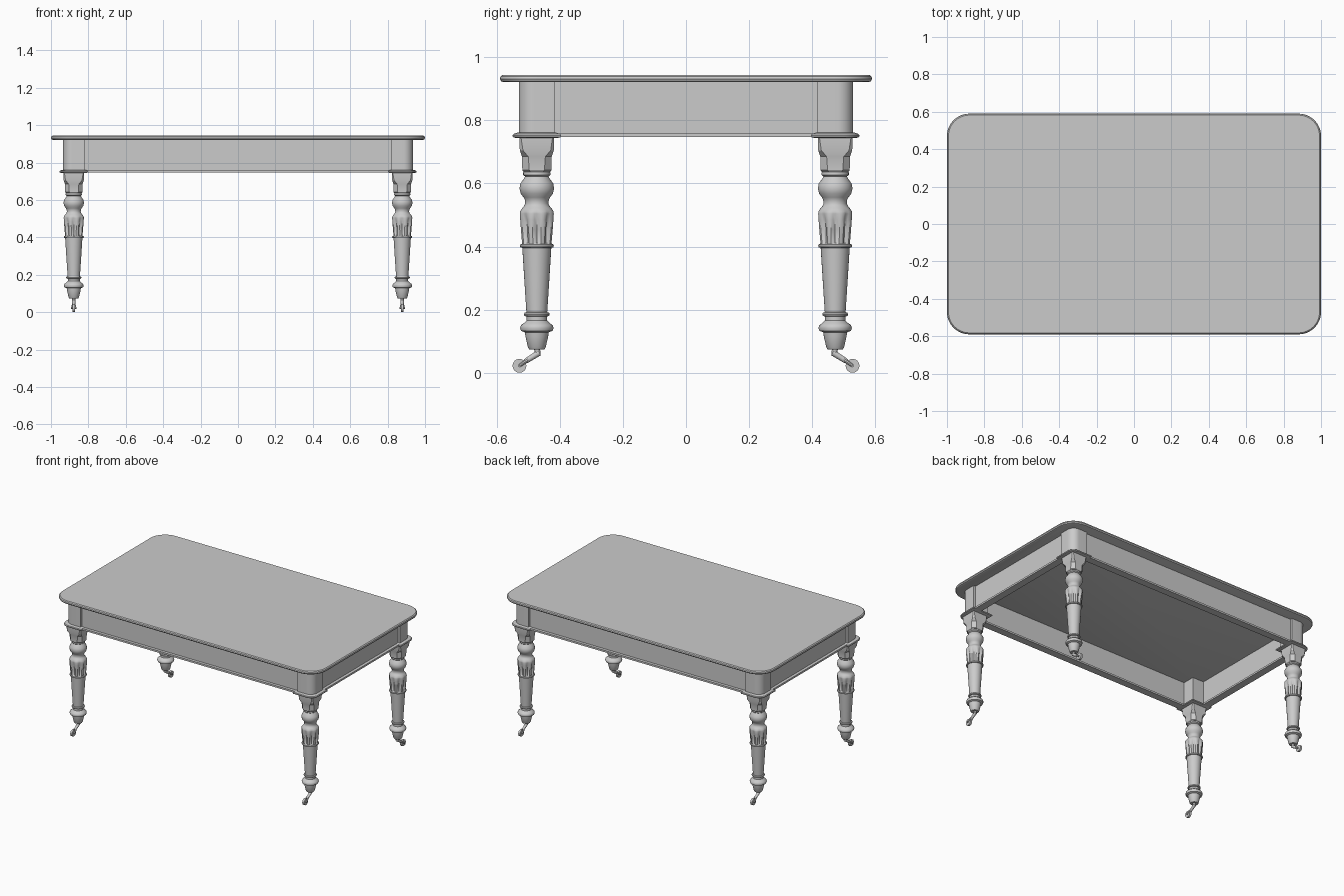
import bpy, bmesh, math
from mathutils import Vector

if "Cube" in bpy.data.objects:
    bpy.data.objects.remove(bpy.data.objects["Cube"])

wood = bpy.data.materials.new("grey wood")
wood.diffuse_color = (0.6, 0.6, 0.6, 1)
wood.use_nodes = True
wood.node_tree.nodes["Principled BSDF"].inputs["Base Color"].default_value = wood.diffuse_color


def finish(name, bm, angle=35):
    bmesh.ops.recalc_face_normals(bm, faces=bm.faces)
    me = bpy.data.meshes.new(name)
    bm.to_mesh(me)
    bm.free()
    me.materials.append(wood)
    ob = bpy.data.objects.new(name, me)
    bpy.context.collection.objects.link(ob)
    bpy.ops.object.select_all(action='DESELECT')
    ob.select_set(True)
    bpy.context.view_layer.objects.active = ob
    bpy.ops.object.shade_smooth_by_angle(angle=math.radians(angle))
    return ob


def rounded(x0, x1, y0, y1, radii, steps=10):
    """Outline with radii for corners (+x+y, -x+y, -x-y, +x-y)."""
    pts = []
    corners = [(x1, y1, -1, -1), (x0, y1, 1, -1), (x0, y0, 1, 1), (x1, y0, -1, 1)]
    for i, ((x, y, sx, sy), r) in enumerate(zip(corners, radii)):
        n = steps if r > 0 else 0
        for k in range(n + 1):
            a = math.pi / 2 * (i + (k / n if n else 0))
            pts.append((x + sx * r + r * math.cos(a), y + sy * r + r * math.sin(a)))
    return pts


def loft(bm, rings):
    """Skin a stack of equal-length rings and cap both ends."""
    vs = [[bm.verts.new(p) for p in ring] for ring in rings]
    n = len(vs[0])
    for a, b in zip(vs, vs[1:]):
        for i in range(n):
            j = (i + 1) % n
            bm.faces.new((a[i], a[j], b[j], b[i]))
    bm.faces.new(vs[0][::-1])
    bm.faces.new(vs[-1])


def box(bm, x0, x1, y0, y1, z0, z1):
    pts = rounded(x0, x1, y0, y1, (0, 0, 0, 0))
    loft(bm, [[(x, y, z) for x, y in pts] for z in (z0, z1)])


# Table top with a softly rounded edge
bm = bmesh.new()
rings = []
for inset, z in [(0.012, 0.921), (0.004, 0.924), (0, 0.931), (0.002, 0.939), (0.008, 0.944)]:
    pts = rounded(-1 + inset, 1 - inset, -0.59 + inset, 0.59 - inset, [0.12 - inset] * 4, 12)
    rings.append([(x, y, z) for x, y in pts])
loft(bm, rings)
finish("table_top", bm)

LX, LY = 0.878, 0.473   # leg centre

# Aprons and the bottom moulding strips
for s, side in ((-1, "front"), (1, "back")):
    bm = bmesh.new()
    box(bm, -0.83, 0.83, *sorted((s * 0.50, s * 0.515)), 0.755, 0.922)
    finish(side + "_apron", bm)
    bm = bmesh.new()
    box(bm, -0.83, 0.83, *sorted((s * 0.485, s * 0.535)), 0.747, 0.759)
    finish(side + "_moulding", bm)
for s, side in ((-1, "left"), (1, "right")):
    bm = bmesh.new()
    box(bm, *sorted((s * 0.905, s * 0.92)), -0.43, 0.43, 0.755, 0.922)
    finish(side + "_apron", bm)
    bm = bmesh.new()
    box(bm, *sorted((s * 0.89, s * 0.94)), -0.43, 0.43, 0.747, 0.759)
    finish(side + "_moulding", bm)

# Turned leg profile: z, radius, flute depth
PROFILE = [(0.645, 0.040, 0), (0.634, 0.043, 0), (0.627, 0.043, 0), (0.622, 0.037, 0),
           (0.614, 0.042, 0), (0.600, 0.052, 0), (0.584, 0.055, 0), (0.568, 0.051, 0),
           (0.556, 0.042, 0), (0.548, 0.038, 0), (0.536, 0.037, 0), (0.529, 0.040, 0),
           (0.522, 0.046, 0), (0.512, 0.054, 0.02), (0.504, 0.056, 0.07),
           (0.485, 0.055, 0.17), (0.455, 0.053, 0.22), (0.412, 0.049, 0.18),
           (0.408, 0.048, 0), (0.407, 0.052, 0), (0.402, 0.054, 0), (0.397, 0.052, 0),
           (0.396, 0.046, 0), (0.300, 0.040, 0), (0.192, 0.033, 0), (0.190, 0.039, 0),
           (0.185, 0.041, 0), (0.180, 0.039, 0), (0.178, 0.032, 0), (0.166, 0.032, 0),
           (0.158, 0.040, 0), (0.151, 0.050, 0), (0.142, 0.053, 0), (0.133, 0.050, 0),
           (0.128, 0.038, 0), (0.115, 0.036, 0), (0.080, 0.028, 0), (0.074, 0.024, 0)]
SEG = 48


def turned(bm, cx, cy):
    rings = []
    for z, r, f in PROFILE:
        ring = []
        for i in range(SEG):
            a = 2 * math.pi * i / SEG
            rr = r * (1 - f * abs(math.cos(4 * a)) ** 4)   # eight carved grooves
            ring.append((cx + rr * math.cos(a), cy + rr * math.sin(a), z))
        rings.append(ring)
    loft(bm, rings)


def tube(bm, a, b, r0, r1, n=12):
    """Tapered rod from a to b."""
    a, b = Vector(a), Vector(b)
    q = (b - a).to_track_quat('Z', 'Y')
    rings = []
    for p, r in ((a, r0), (b, r1)):
        rings.append([p + q @ Vector((r * math.cos(2 * math.pi * i / n),
                                      r * math.sin(2 * math.pi * i / n), 0)) for i in range(n)])
    loft(bm, rings)


for sx in (-1, 1):
    for sy in (-1, 1):
        tag = ("front" if sy < 0 else "back") + ("_left" if sx < 0 else "_right")
        cx, cy = sx * LX, sy * LY

        def outer(r):   # round only the corner facing outward
            return [r if (sx, sy) == c else 0.0 for c in ((1, 1), (-1, 1), (-1, -1), (1, -1))]

        # Corner block between moulding and top
        bm = bmesh.new()
        pts = rounded(cx - 0.057, cx + 0.057, cy - 0.057, cy + 0.057, outer(0.05))
        loft(bm, [[(x, y, z) for x, y in pts] for z in (0.757, 0.922)])
        finish(tag + "_corner_block", bm)

        # Corner moulding plate with rounded nose
        bm = bmesh.new()
        rings = []
        for e, z in ((0.066, 0.744), (0.076, 0.747), (0.077, 0.752), (0.074, 0.757), (0.062, 0.761)):
            pts = rounded(cx - e, cx + e, cy - e, cy + e, outer(0.05))
            rings.append([(x, y, z) for x, y in pts])
        loft(bm, rings)
        finish(tag + "_corner_moulding", bm)

        # Square leg head narrowing to chamfered collar
        bm = bmesh.new()
        rings = []
        for h, c, z in ((0.042, 0.022, 0.636), (0.046, 0.022, 0.642), (0.047, 0.02, 0.685),
                        (0.054, 0.01, 0.705), (0.055, 0.005, 0.746)):
            pts = rounded(cx - h, cx + h, cy - h, cy + h, [c] * 4, 1)
            rings.append([(x, y, z) for x, y in pts])
        loft(bm, rings)
        finish(tag + "_leg_head", bm, 25)

        # Turned leg
        bm = bmesh.new()
        turned(bm, cx, cy)
        finish(tag + "_leg", bm, 40)

        # Caster: pin, bent arm, fork, axle and small wheel swung outward
        bm = bmesh.new()
        wy, wz = cy + sy * 0.055, 0.022
        tube(bm, (cx, cy, 0.08), (cx, cy - sy * 0.004, 0.058), 0.010, 0.008)
        tube(bm, (cx, cy - sy * 0.008, 0.064), (cx, cy + sy * 0.036, 0.036), 0.010, 0.008)
        for k in (-1, 1):
            tube(bm, (cx + k * 0.004, cy + sy * 0.028, 0.041),
                 (cx + k * 0.010, wy, wz), 0.006, 0.005, 8)
        tube(bm, (cx - 0.014, wy, wz), (cx + 0.014, wy, wz), 0.005, 0.005, 8)
        tube(bm, (cx - 0.007, wy, wz), (cx + 0.007, wy, wz), 0.022, 0.022, 16)
        finish(tag + "_caster", bm)
